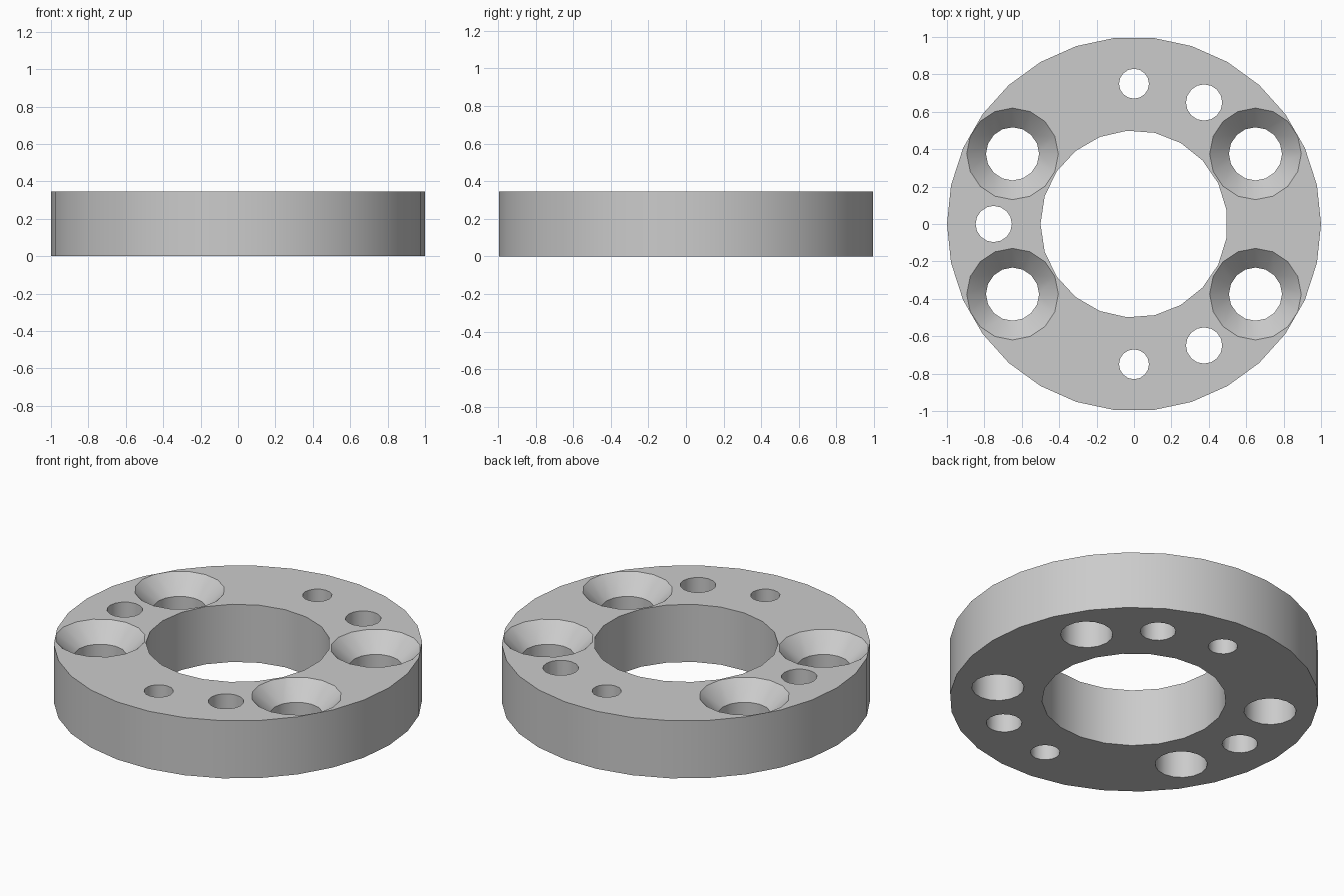
import bpy
import bmesh
from math import cos, sin, pi, radians

HEIGHT = 0.345
BOLT_RADIUS = 0.75

if "Cube" in bpy.data.objects:
    bpy.data.objects.remove(bpy.data.objects["Cube"], do_unlink=True)

grey = bpy.data.materials.new("light grey")
grey.use_nodes = True
colour = (0.6, 0.6, 0.6, 1)
grey.diffuse_color = colour
grey.node_tree.nodes["Principled BSDF"].inputs["Base Color"].default_value = colour


def turned_solid(name, profile, sides, centre=(0, 0), phase=0.0):
    """Solid turned about a vertical axis from (radius, z) points, low to high."""
    bm = bmesh.new()
    rings = []
    for radius, z in profile:
        angles = [phase + 2 * pi * i / sides for i in range(sides)]
        rings.append([bm.verts.new((centre[0] + radius * cos(a),
                                    centre[1] + radius * sin(a), z)) for a in angles])
    for low, high in zip(rings, rings[1:]):
        for i in range(sides):
            j = (i + 1) % sides
            bm.faces.new((low[i], low[j], high[j], high[i]))
    bm.faces.new(rings[0][::-1])
    bm.faces.new(rings[-1])
    mesh = bpy.data.meshes.new(name)
    bm.to_mesh(mesh)
    bm.free()
    mesh.materials.append(grey)
    obj = bpy.data.objects.new(name, mesh)
    bpy.context.collection.objects.link(obj)
    return obj


def on_bolt_circle(degrees):
    a = radians(degrees)
    return BOLT_RADIUS * cos(a), BOLT_RADIUS * sin(a)


def straight(radius):
    return [(radius, -0.1), (radius, HEIGHT + 0.1)]


# Ring body and its central bore
ring = turned_solid("flange_ring", [(1, 0), (1, HEIGHT)], 30)
cutters = [turned_solid("bore_cutter", straight(0.5), 21, phase=pi)]

# Four countersunk screw holes
countersink = [(0.142, -0.1), (0.142, HEIGHT - 0.103),
               (0.245, HEIGHT), (0.265, HEIGHT + 0.02)]
for degrees in (30, 150, 210, 330):
    cutters.append(turned_solid("countersink_cutter", countersink, 16,
                                on_bolt_circle(degrees)))

# Plain through holes: three wide, two narrow
for radius, places in ((0.097, (60, 180, 300)), (0.08, (90, 270))):
    for degrees in places:
        cutters.append(turned_solid("hole_cutter", straight(radius), 16,
                                    on_bolt_circle(degrees)))

# Cut all holes, then discard the cutters
bpy.ops.object.select_all(action="DESELECT")
bpy.context.view_layer.objects.active = ring
ring.select_set(True)
for cutter in cutters:
    cutter.hide_render = True
    cut = ring.modifiers.new("cut", "BOOLEAN")
    cut.operation = "DIFFERENCE"
    cut.solver = "EXACT"
    cut.object = cutter
    bpy.ops.object.modifier_apply(modifier=cut.name)
for cutter in cutters:
    bpy.data.objects.remove(cutter, do_unlink=True)

bpy.ops.object.shade_smooth_by_angle(angle=radians(30))
